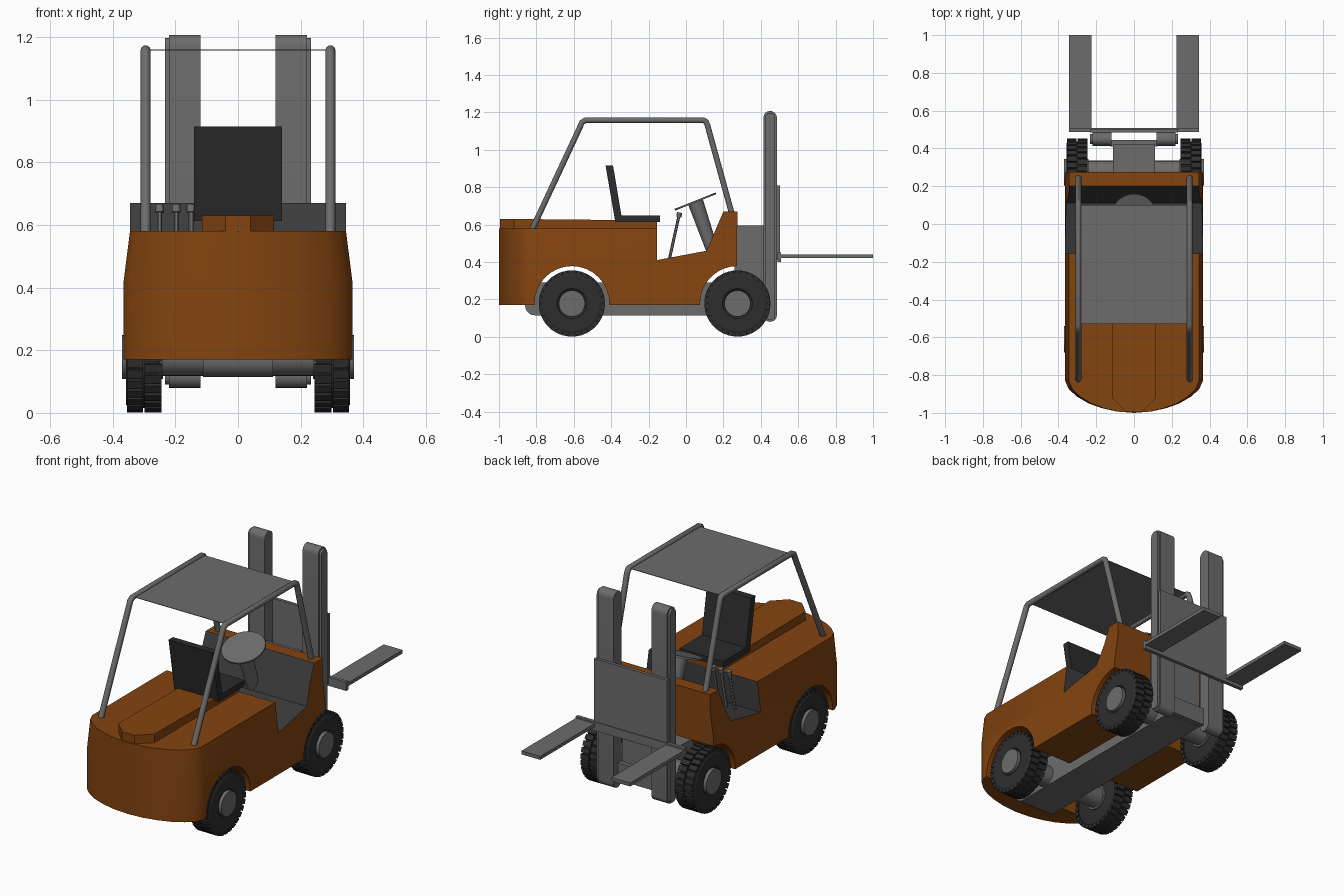
import bpy, bmesh, math
from mathutils import Vector, Matrix

if "Cube" in bpy.data.objects:
    bpy.data.objects.remove(bpy.data.objects["Cube"])


def mat(name, c):
    m = bpy.data.materials.new(name)
    m.diffuse_color = (*c, 1)
    m.use_nodes = True
    m.node_tree.nodes["Principled BSDF"].inputs["Base Color"].default_value = m.diffuse_color
    return m


ORANGE = mat("orange paint", (0.23, 0.058, 0.005))
GREY = mat("grey metal", (0.15, 0.15, 0.15))
FLOOR = mat("dark floor", (0.045, 0.045, 0.045))
SEAT = mat("black seat", (0.025, 0.025, 0.025))
TYRE = mat("black rubber", (0.027, 0.027, 0.027))


def finish(name, bm, *mats, smooth=True):
    bmesh.ops.recalc_face_normals(bm, faces=bm.faces[:])
    me = bpy.data.meshes.new(name)
    bm.to_mesh(me)
    bm.free()
    ob = bpy.data.objects.new(name, me)
    bpy.context.collection.objects.link(ob)
    for m in mats:
        me.materials.append(m)
    if smooth:
        bpy.ops.object.select_all(action='DESELECT')
        ob.select_set(True)
        bpy.context.view_layer.objects.active = ob
        bpy.ops.object.shade_smooth_by_angle(angle=math.radians(30))
    return ob


def loft(bm, loops, caps=True):
    """Skin closed loops of equal length."""
    rings = [[bm.verts.new(p) for p in l] for l in loops]
    n = len(rings[0])
    faces = {}
    for a, b in zip(rings, rings[1:]):
        for i in range(n):
            j = (i + 1) % n
            faces.setdefault(i, []).append(bm.faces.new((a[i], a[j], b[j], b[i])))
    if caps:
        bm.faces.new(rings[0])
        bm.faces.new(rings[-1])
    return faces


def prism(name, prof, x0, x1, m):
    """Side profile (y, z) extruded along x."""
    bm = bmesh.new()
    loft(bm, [[(x, y, z) for y, z in prof] for x in (x0, x1)])
    return finish(name, bm, m)


def box(name, x0, x1, y0, y1, z0, z1, m):
    return prism(name, [(y0, z0), (y1, z0), (y1, z1), (y0, z1)], x0, x1, m)


def arc(cy, cz, r, a0, a1, n):
    return [(cy + r * math.cos(math.radians(a0 + (a1 - a0) * i / n)),
             cz + r * math.sin(math.radians(a0 + (a1 - a0) * i / n))) for i in range(n + 1)]


def rod(name, p, q, r1, r2, m, seg=24):
    p, q = Vector(p), Vector(q)
    d = q - p
    bm = bmesh.new()
    M = Matrix.Translation((p + q) / 2) @ d.to_track_quat('Z', 'Y').to_matrix().to_4x4()
    bmesh.ops.create_cone(bm, cap_ends=True, segments=seg, radius1=r1, radius2=r2,
                          depth=d.length, matrix=M)
    return finish(name, bm, m)


# body shell: side profile with wheel arches, rounded rear, tapered sides
cab = [(0.20, 0.67), (0.11, 0.46), (-0.155, 0.41), (-0.155, 0.58)]
under = ([(-1, 0.17)] + arc(-0.61, 0.178, 0.2, 182, -2, 16)
         + arc(0.275, 0.178, 0.2, 182, 91, 9) + [(0.275, 0.67)])
prof = under + cab + [(-1, 0.58)]
half = [(0.365, -0.83), (0.345, -0.875), (0.30, -0.915), (0.24, -0.95),
        (0.17, -0.975), (0.09, -0.993)]
slices = [(-x, y) for x, y in half] + [(0, -1)] + half[::-1]
bm = bmesh.new()
faces = loft(bm, [[(x, ry if y == -1 else y, z) for y, z in prof] for x, ry in slices])
for i in range(len(under), len(under) + 3):
    for f in faces[i]:
        f.material_index = 1
for h in (0.42, 0.5799):
    bmesh.ops.bisect_plane(bm, geom=bm.verts[:] + bm.edges[:] + bm.faces[:],
                           plane_co=(0, 0, h), plane_no=(0, 0, 1))
for v in bm.verts:
    v.co.x *= 1 - 0.055 * min(1, max(0, (v.co.z - 0.42) / 0.16))
finish("body", bm, ORANGE, FLOOR)

# raised engine hood
bm = bmesh.new()
plan = [(-0.115, -0.155), (-0.115, -0.92), (-0.04, -0.995), (0.04, -0.995),
        (0.115, -0.92), (0.115, -0.155)]
rings = [[(x, y, 0.57) for x, y in plan],
         [(x, y, 0.63 if y < -0.5 else 0.622) for x, y in plan]]
loft(bm, rings)
finish("engine_hood", bm, ORANGE, smooth=False)

# seat
prism("seat", [(-0.43, 0.915), (-0.39, 0.915), (-0.345, 0.648), (-0.14, 0.648),
               (-0.14, 0.613), (-0.378, 0.613)], -0.14, 0.14, SEAT)

# chassis beam and mast support block
prism("chassis", arc(-0.81, 0.165, 0.05, 180, 270, 5)
      + [(0.42, 0.115), (0.42, 0.595), (0.26, 0.595), (0.26, 0.29), (-0.86, 0.29)],
      -0.112, 0.112, GREY)


# wheels with two staggered rows of tread lugs
def wheel(name, s, cy):
    bm = bmesh.new()
    seg = 40
    lathe = [(0.25, 0.05), (0.25, 0.15), (0.255, 0.163), (0.35, 0.163),
             (0.358, 0.15), (0.358, 0.08), (0.35, 0.07)]
    loft(bm, [[(s * x, cy + r * math.cos(2 * math.pi * i / seg),
                0.178 + r * math.sin(2 * math.pi * i / seg)) for i in range(seg)]
              for x, r in lathe])
    count = 30
    for row, (xa, xb) in enumerate(((0.245, 0.298), (0.304, 0.355))):
        for k in range(count):
            a = 2 * math.pi * (k + row * 0.5) / count
            quad = []
            for r, w in ((0.155, -0.014), (0.1765, -0.014), (0.1765, 0.014), (0.155, 0.014)):
                quad.append((cy + r * math.cos(a) - w * math.sin(a),
                             0.178 + r * math.sin(a) + w * math.cos(a)))
            loft(bm, [[(s * x, y, z) for y, z in quad] for x in (xa, xb)])
    finish(name + "_tyre", bm, TYRE)
    rod(name + "_hub", (s * 0.24, cy, 0.178), (s * 0.37, cy, 0.178), 0.07, 0.07, GREY, 32)


for end, cy in (("rear", 0.275), ("front", -0.61)):
    for side, s in (("left", -1), ("right", 1)):
        wheel(f"{end}_{side}_wheel", s, cy)
    rod(end + "_axle", (-0.26, cy, 0.178), (0.26, cy, 0.178), 0.06, 0.06, GREY)


# mast posts, carriage and forks
def stadium(cy, r, z0, z1):
    return arc(cy, z1 - r, r, 0, 180, 12) + arc(cy, z0 + r, r, 180, 360, 12)


for side, s in (("left", -1), ("right", 1)):
    prism(side + "_mast_post", stadium(0.45, 0.036, 0.08, 1.207), s * 0.12, s * 0.22, GREY)
    prism(side + "_mast_rail", stadium(0.45, 0.027, 0.09, 1.197), s * 0.21, s * 0.233, GREY)
    box(side + "_fork", s * 0.226, s * 0.345, 0.49, 1.0, 0.42, 0.44, GREY)
box("carriage_plate", -0.233, 0.233, 0.484, 0.503, 0.41, 0.81, GREY)
box("carriage_bar", -0.345, 0.345, 0.488, 0.508, 0.40, 0.45, GREY)
box("mast_crossbar", -0.125, 0.125, 0.41, 0.445, 0.12, 0.22, GREY)

# roof frame tubes and panel
path = [(-0.822, 0.575), (-0.565, 1.125), (-0.556, 1.147), (-0.536, 1.158), (0.092, 1.158),
        (0.107, 1.15), (0.115, 1.13), (0.25, 0.64)]
for side, s in (("left", -1), ("right", 1)):
    cu = bpy.data.curves.new(side + "_roof_tube", 'CURVE')
    cu.dimensions = '3D'
    cu.bevel_depth = 0.016
    cu.bevel_resolution = 3
    cu.use_fill_caps = True
    sp = cu.splines.new('POLY')
    sp.points.add(len(path) - 1)
    for p, (y, z) in zip(sp.points, path):
        p.co = (s * 0.295, y, z, 1)
    cu.materials.append(GREY)
    ob = bpy.data.objects.new(side + "_roof_tube", cu)
    bpy.context.collection.objects.link(ob)
    bpy.ops.object.select_all(action='DESELECT')
    ob.select_set(True)
    bpy.context.view_layer.objects.active = ob
    bpy.ops.object.convert(target='MESH')
    bpy.ops.object.shade_smooth_by_angle(angle=math.radians(40))
box("roof_panel", -0.295, 0.295, -0.53, 0.10, 1.157, 1.160, GREY)

# steering wheel and column
axis = Vector((0, -0.37, 0.93)).normalized()
c = Vector((0, 0.05, 0.723))
rod("steering_wheel", c - axis * 0.005, c + axis * 0.005, 0.118, 0.118, GREY, 32)
rod("steering_column", (0, 0.145, 0.45), c, 0.032, 0.042, GREY)

# control levers with knobs
for i, x in enumerate((-0.25, -0.197, -0.15)):
    rod(f"lever_{i}", (x, -0.09, 0.41), (x, -0.037, 0.65), 0.008, 0.008, GREY, 12)
    rod(f"lever_knob_{i}", (x, -0.039, 0.64), (x, -0.034, 0.664), 0.014, 0.014, GREY, 12)
